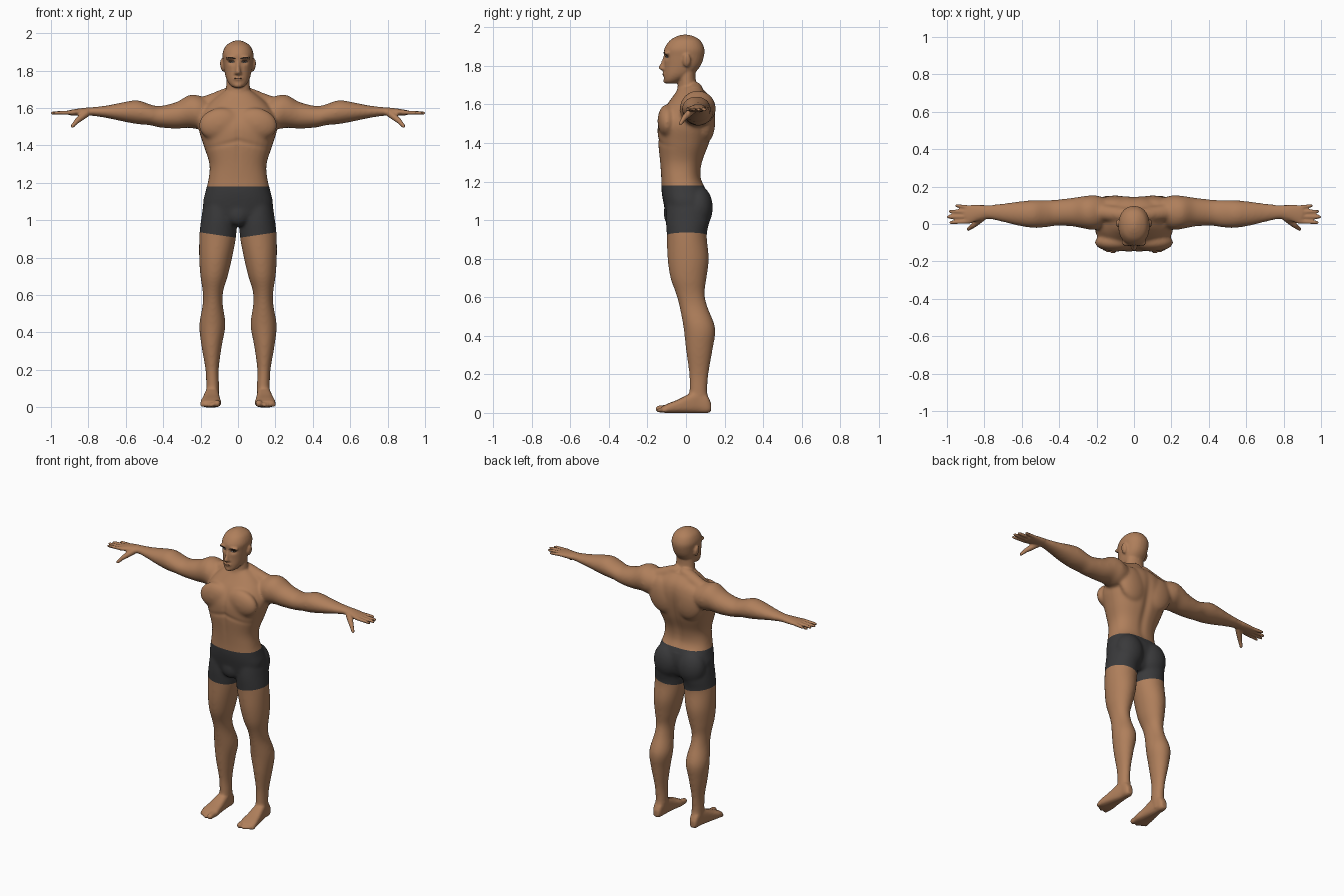
import bpy, bmesh, math
from mathutils import Vector, Matrix
from mathutils.bvhtree import BVHTree

if "Cube" in bpy.data.objects:
    bpy.data.objects.remove(bpy.data.objects["Cube"])


def material(name, rgb):
    m = bpy.data.materials.new(name)
    m.diffuse_color = (*rgb, 1)
    m.use_nodes = True
    m.node_tree.nodes["Principled BSDF"].inputs["Base Color"].default_value = m.diffuse_color
    return m


SKIN = material("skin", (0.43, 0.212, 0.105))
CLOTH = material("dark_cloth", (0.042, 0.042, 0.044))
HAIR = material("brow_hair", (0.03, 0.018, 0.012))
WHITE = material("eye_white", (0.4, 0.36, 0.32))
LIP = material("mouth_brown", (0.09, 0.04, 0.025))
verts, faces = [], []


def skin_rings(rings):
    """Closed surface through equal-sized rings of points."""
    n, base = len(rings[0]), len(verts)
    for r in rings:
        verts.extend(r)
    last = base + (len(rings) - 1) * n
    faces.append(tuple(base + k for k in reversed(range(n))))
    faces.append(tuple(last + k for k in range(n)))
    for b in range(base, last, n):
        faces.extend((b + k, b + (k+1) % n, b + n + (k+1) % n, b + n + k) for k in range(n))


def smooth_rows(rows, steps=5):
    """Catmull-Rom through the section rows."""
    rows = [rows[0]] + rows + [rows[-1]]
    out = []
    for a, b, c, d in zip(rows, rows[1:], rows[2:], rows[3:]):
        for i in range(steps):
            t = i / steps
            out.append([q + 0.5 * t * (r - p + t * (2*p - 5*q + 4*r - s + t * (3*(q - r) + s - p)))
                        for p, q, r, s in zip(a, b, c, d)])
    return out + [list(rows[-1])]


def loft(axis, rows, side=1, power=2.0, n=28):
    """Closed loft; a row is (position, min a, max a, min b, max b) across the axis."""
    rings = []
    for t, a0, a1, b0, b1 in smooth_rows(rows):
        ring = []
        for k in range(n):
            c, s = math.cos(math.tau * k / n), math.sin(math.tau * k / n)
            a = (a0 + a1) / 2 + (a1 - a0) / 2 * math.copysign(abs(c) ** (2 / power), c)
            b = (b0 + b1) / 2 + (b1 - b0) / 2 * math.copysign(abs(s) ** (2 / power), s)
            x, y, z = {'x': (t, a, b), 'y': (a, t, b), 'z': (a, b, t)}[axis]
            ring.append((x * side, y, z))
        rings.append(ring)
    skin_rings(rings)


def centred(rows, power=2.0):
    loft('z', [(z, -w, w, y0, y1) for z, w, y0, y1 in rows], power=power)


def turned(profile, matrix, n=16):
    """Surface of revolution from (radius, height) pairs."""
    skin_rings([[matrix @ Vector((r * math.cos(math.tau * k / n), r * math.sin(math.tau * k / n), h))
                 for k in range(n)] for r, h in profile])


def blob(center, radii, rot=0):
    arc = [math.pi * (i + .1) / 12.2 for i in range(13)]
    turned([(math.sin(a), -math.cos(a)) for a in arc],
           Matrix.Translation(center) @ Matrix.Rotation(rot, 4, 'Y') @ Matrix.Diagonal((*radii, 1)), 20)


def limb(p, q, r0, r1):
    """Round-ended tapered rod."""
    d = Vector(q) - Vector(p)
    arc = [math.pi / 2 * (i + .1) / 4.1 for i in range(5)]
    turned([(r0 * math.sin(a), -r0 * math.cos(a)) for a in arc]
           + [(r1 * math.sin(a), d.length + r1 * math.cos(a)) for a in reversed(arc)],
           Matrix.Translation(p) @ d.to_track_quat('Z', 'Y').to_matrix().to_4x4())


# Torso, neck and head
centred([(.97, .07, -.07, .07), (1.0, .15, -.095, .095), (1.08, .187, -.115, .115), (1.15, .175, -.127, .108),
         (1.22, .158, -.129, .078), (1.3, .153, -.135, .085), (1.4, .184, -.145, .122), (1.5, .212, -.146, .145),
         (1.58, .19, -.112, .148), (1.64, .14, -.07, .128), (1.69, .075, -.035, .075)], 2.4)
centred([(1.57, .09, -.07, .11), (1.66, .07, -.05, .08), (1.72, .063, -.04, .052), (1.8, .06, -.04, .05)])
centred([(1.71, .026, -.108, -.05), (1.725, .044, -.114, -.02), (1.755, .062, -.115, .035), (1.80, .073, -.113, .075),
         (1.85, .08, -.114, .093), (1.89, .083, -.112, .095), (1.93, .067, -.086, .076), (1.952, .038, -.052, .044),
         (1.962, .01, -.022, .012)], 2.2)
# Nose, lips and chin
centred([(1.775, .012, -.122, -.09), (1.783, .02, -.136, -.09), (1.793, .016, -.143, -.09),
         (1.82, .011, -.129, -.09), (1.855, .01, -.116, -.09)])
blob((0, -.107, 1.757), (.028, .016, .012))
blob((0, -.102, 1.722), (.022, .016, .014))

for s in (1, -1):
    # Leg and foot
    loft('z', [(1.15, .025, .16, -.09, .09), (1.08, .015, .185, -.1, .112), (1.0, .008, .198, -.105, .122),
               (.92, .009, .207, -.10, .108),
               (.8, .031, .208, -.096, .119), (.7, .055, .201, -.081, .107), (.62, .079, .189, -.053, .097),
               (.55, .081, .189, -.034, .112), (.44, .067, .207, -.013, .152), (.33, .086, .196, -.001, .139),
               (.2, .103, .174, .016, .117), (.1, .1, .17, .018, .112), (.02, .105, .165, .03, .125)], s)
    loft('y', [(-.125, .098, .193, .002, .034), (-.09, .09, .2, -.001, .05), (-.04, .095, .192, -.001, .07),
               (.02, .1, .18, -.001, .1), (.07, .104, .17, -.001, .12), (.11, .108, .166, -.001, .09),
               (.13, .12, .155, .008, .05)], s, 2.8)
    limb((s*.113, -.1, .022), (s*.112, -.14, .02), .021, .018)
    for i in range(4):
        limb((s*(.142 + .016*i), -.1, .018), (s*(.142 + .016*i), -.141 + .009*i, .013), .013, .011)
    # Arm
    loft('x', [(.1, .02, .12, 1.52, 1.62), (.2, -.03, .153, 1.488, 1.664), (.26, -.026, .15, 1.494, 1.67),
               (.33, -.013, .14, 1.49, 1.632), (.42, -.01, .13, 1.496, 1.611), (.47, -.018, .128, 1.508, 1.62),
               (.54, -.021, .128, 1.514, 1.642), (.62, -.009, .12, 1.529, 1.63), (.7, .01, .11, 1.546, 1.614),
               (.78, .026, .102, 1.558, 1.605), (.83, .018, .102, 1.559, 1.6), (.88, .002, .102, 1.56, 1.593),
               (.905, .01, .096, 1.562, 1.588)], s)
    # Fingers and thumb
    for y0, y1, x1 in ((.013, .008, .98), (.039, .038, .993), (.064, .068, .982), (.089, .098, .948)):
        limb((s*.88, y0, 1.577), (s*x1, y1, 1.573), .0115, .009)
    limb((s*.81, .035, 1.572), (s*.86, -.008, 1.532), .02, .015)
    limb((s*.86, -.008, 1.532), (s*.886, -.028, 1.502), .014, .01)
    # Trapezius, chest, shoulder blade and buttock
    limb((s*.03, .045, 1.675), (s*.2, .065, 1.61), .043, .045)
    blob((s*.1, -.098, 1.515), (.112, .05, .085), s*.2)
    blob((s*.1, .105, 1.52), (.1, .048, .12), s*.3)
    blob((s*.09, .064, 1.065), (.095, .076, .115))
    # Ear and brow ridge
    blob((s*.084, .004, 1.828), (.011, .021, .034), s*.15)
    blob((s*.034, -.098, 1.869), (.034, .02, .011), s*.1)
blob((0, -.08, 1.035), (.06, .036, .065))

# Fuse the parts into one skin
mesh = bpy.data.meshes.new("body")
mesh.from_pydata([tuple(v) for v in verts], [], faces)
bm = bmesh.new()
bm.from_mesh(mesh)
bmesh.ops.recalc_face_normals(bm, faces=bm.faces[:])
bm.to_mesh(mesh)
bm.free()
body = bpy.data.objects.new("body", mesh)
bpy.context.collection.objects.link(body)
rem = body.modifiers.new("fuse", 'REMESH')
rem.mode, rem.voxel_size = 'VOXEL', 0.007
# Soften muscles strongly, face, hands and feet only a little
fine = body.modifiers.new("soften", 'SMOOTH')
fine.factor, fine.iterations = .5, 1
fused = bpy.data.meshes.new_from_object(body.evaluated_get(bpy.context.evaluated_depsgraph_get()))
body.modifiers.clear()
body.data = fused
bm = bmesh.new()
bm.from_mesh(fused)
soft = [v for v in bm.verts if abs(v.co.x) < .8 and .1 < v.co.z < 1.69]
for _ in range(12):
    bmesh.ops.smooth_vert(bm, verts=soft, factor=.5, use_axis_x=True, use_axis_y=True, use_axis_z=True)


def bell(d, width):
    return math.exp(-(d / width) ** 2)


# Eye sockets, spine, breastbone and belly grooves
for v in bm.verts:
    x, y, z = v.co
    if z > 1.7 and y < -.05:
        v.co.y += .012 * bell(abs(x) - .034, .018) * bell(z - 1.847, .013)
    elif 1.15 < z < 1.68 and abs(x) < .2:
        if y > .03:
            v.co.y -= .01 * bell(x, .025) * bell(z - 1.4, .2)
        elif y < -.05:
            v.co.y += .004 * bell(x, .014) * bell(z - 1.42, .14)
            v.co.y += .004 * bell(z - 1.425 + .25 * abs(x), .014) * bell(x, .15)


# Shorts: cut clean waist and hem lines, then colour between them
def cut(point, normal, low, high, side=0):
    picked = [f for f in bm.faces if low < f.verts[0].co.z < high and f.verts[0].co.x * side >= 0]
    geom = set(picked) | {e for f in picked for e in f.edges} | {v for f in picked for v in f.verts}
    bmesh.ops.bisect_plane(bm, geom=list(geom), plane_co=point, plane_no=normal, dist=1e-5)


cut((0, 0, 1.18), (0, 0, 1), 1.15, 1.21)
for s in (1, -1):
    cut((s*.04, 0, .911), (s*-.15, 0, 1), .87, .97, s)
fused.materials.clear()
fused.materials.append(SKIN)
fused.materials.append(CLOTH)
for f in bm.faces:
    c = f.calc_center_median()
    f.smooth = True
    f.material_index = int(c.z < 1.18 and c.z > .911 + .15 * (abs(c.x) - .04))
bm.to_mesh(fused)
tree = BVHTree.FromBMesh(bm)
bm.free()


def patch(name, mat, x, z, w, h, lift, tilt=0, arch=0):
    """Thin oval plate laid on the face."""
    pts, n = [], 20
    for r in (.02, .5, 1):
        for k in range(n):
            u, v = r * math.cos(math.tau * k / n), r * math.sin(math.tau * k / n)
            px, pz = x + w * u, z + h * v + tilt * u - arch * u * u
            hit = tree.ray_cast(Vector((px, -1, pz)), Vector((0, 1, 0)))[0]
            pts.append((px, hit.y - lift, pz))
    quads = [(b + k, b + n + k, b + n + (k+1) % n, b + (k+1) % n) for b in (0, n) for k in range(n)]
    me = bpy.data.meshes.new(name)
    me.from_pydata(pts, [], [tuple(range(n))] + quads)
    me.materials.append(mat)
    bpy.context.collection.objects.link(bpy.data.objects.new(name, me))


# Painted face details
for s, side in ((1, "left"), (-1, "right")):
    patch(side + "_eyebrow", HAIR, s*.036, 1.869, .026, .0045, .002, s*.003, .004)
    patch(side + "_eye_rim", HAIR, s*.035, 1.848, .017, .0075, .0015)
    patch(side + "_eye", WHITE, s*.035, 1.846, .012, .004, .0025)
    patch(side + "_iris", HAIR, s*.035, 1.847, .005, .005, .0035)
patch("mouth_line", LIP, 0, 1.758, .026, .002, .0015)
